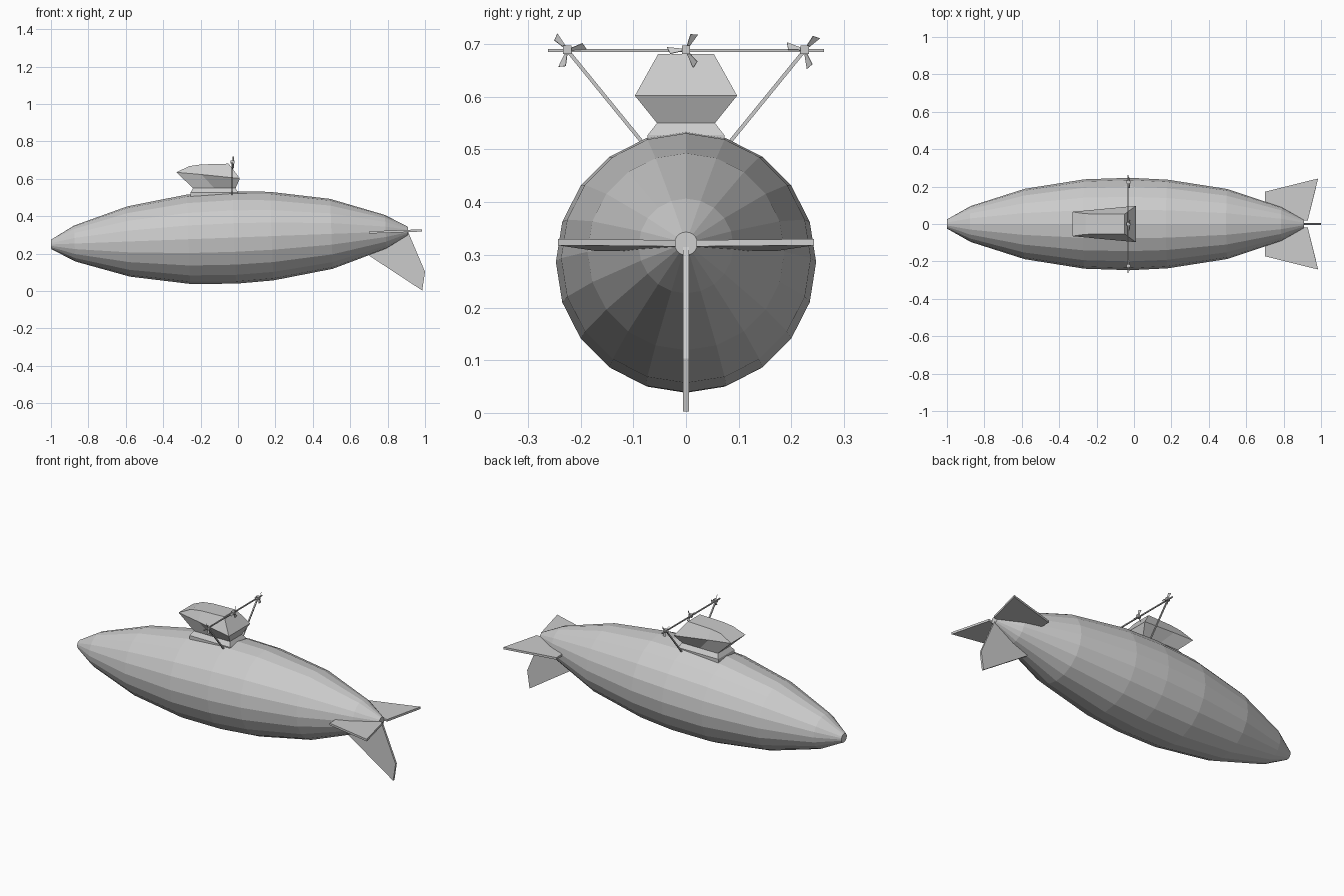
import bpy, bmesh, math
from mathutils import Vector, Matrix

cube = bpy.data.objects.get("Cube")
if cube:
    bpy.data.objects.remove(cube, do_unlink=True)

grey = bpy.data.materials.new("light grey")
grey.use_nodes = True
GREY = (0.6, 0.6, 0.6, 1)
grey.diffuse_color = GREY
grey.node_tree.nodes["Principled BSDF"].inputs["Base Color"].default_value = GREY


def finish(name, bm):
    bmesh.ops.recalc_face_normals(bm, faces=bm.faces)
    mesh = bpy.data.meshes.new(name)
    bm.to_mesh(mesh)
    bm.free()
    mesh.materials.append(grey)
    obj = bpy.data.objects.new(name, mesh)
    bpy.context.collection.objects.link(obj)
    return obj


def loft(name, rings, matrix=Matrix()):
    """Skin closed rings of equal length and cap both ends."""
    bm = bmesh.new()
    loops = [[bm.verts.new(matrix @ Vector(p)) for p in ring] for ring in rings]
    n = len(loops[0])
    for a, b in zip(loops, loops[1:]):
        for i in range(n):
            j = (i + 1) % n
            bm.faces.new((a[i], a[j], b[j], b[i]))
    bm.faces.new(loops[0])
    bm.faces.new(loops[-1])
    return finish(name, bm)


def plate(name, outline, offset, matrix=Matrix()):
    """Flat plate: an outline thickened both ways along offset."""
    off = Vector(offset)
    return loft(name, [[Vector(p) + off * s for p in outline] for s in (-1, 1)], matrix)


def bar(name, start, end, size):
    a, b = Vector(start), Vector(end)
    bm = bmesh.new()
    bmesh.ops.create_cube(bm, size=1)
    turn = (b - a).to_track_quat('Z', 'X').to_matrix().to_4x4()
    scale = Matrix.Diagonal((size, size, (b - a).length, 1))
    bm.transform(Matrix.Translation((a + b) / 2) @ turn @ scale)
    return finish(name, bm)


# Hull: twenty-sided spindle, slightly raised at the tail
tilt = Matrix.Translation((0, 0, 0.287)) @ Matrix.Rotation(math.radians(-2.16), 4, 'Y')
stations = [(-1, .025), (-.874, .096), (-.585, .188), (-.265, .239), (-.02, .247),
            (.18, .237), (.5, .187), (.79, .09), (.91, .022)]
angles = [math.tau * i / 20 for i in range(20)]
loft("hull", [[(x, r * math.sin(a), r * math.cos(a)) for a in angles]
              for x, r in stations], tilt)

# Tail fins
for side, label in ((1, "left"), (-1, "right")):
    outline = [(.70, .02), (.70, .172), (.985, .243), (.93, .02)]
    plate("side_fin_" + label, [(x, -side * y, 0) for x, y in outline],
          (0, 0, .006), tilt)
plate("lower_fin", [(.70, 0, .29), (.70, 0, .19), (.985, 0, .003),
                    (1.0, 0, .103), (.91, 0, .315)], (0, .006, 0))


# Cabin: each level runs front to back as (x, half width, z)
def level(points):
    return [(x, y, z) for x, y, z in points] + [(x, -y, z) for x, y, z in reversed(points)]


def flat_level(front, back, width, z):
    return level([(front, width, z), (front / 2 + back / 2, width, z), (back, width, z)])


loft("cabin_plinth", [flat_level(-.255, 0, .073, .49), flat_level(-.255, 0, .073, .527),
                      flat_level(-.24, -.013, .055, .55)])
loft("cabin", [
    flat_level(-.24, -.013, .055, .55),
    level([(-.33, .065, .635), (-.195, .078, .623), (.01, .097, .602)]),
    level([(-.26, .055, .668), (-.195, .054, .677), (-.05, .053, .681)])])

# Propeller frame
X, Z = -.032, .688
bar("cross_beam", (X, -.262, Z), (X, .262, Z), .006)
for side, label in ((1, "left"), (-1, "right")):
    bar("strut_" + label, (X, -side * .225, Z), (X, -side * .08, .51), .007)

# Propellers: a square hub with three pitched blades
for y, start, label in ((-.225, 10, "right"), (0, 60, "middle"), (.225, 45, "left")):
    bar("hub_" + label, (X - .008, y, Z + .001), (X + .012, y, Z + .001), .016)
    for k in range(3):
        place = (Matrix.Translation((X + .006, y, Z + .001))
                 @ Matrix.Rotation(math.radians(start + 120 * k), 4, 'X')
                 @ Matrix.Rotation(math.radians(35), 4, 'Y'))
        plate("blade_%s_%d" % (label, k + 1),
              [(0, .004, -.002), (0, .004, .002), (0, .03, .009), (0, .036, -.006)],
              (.0008, 0, 0), place)
